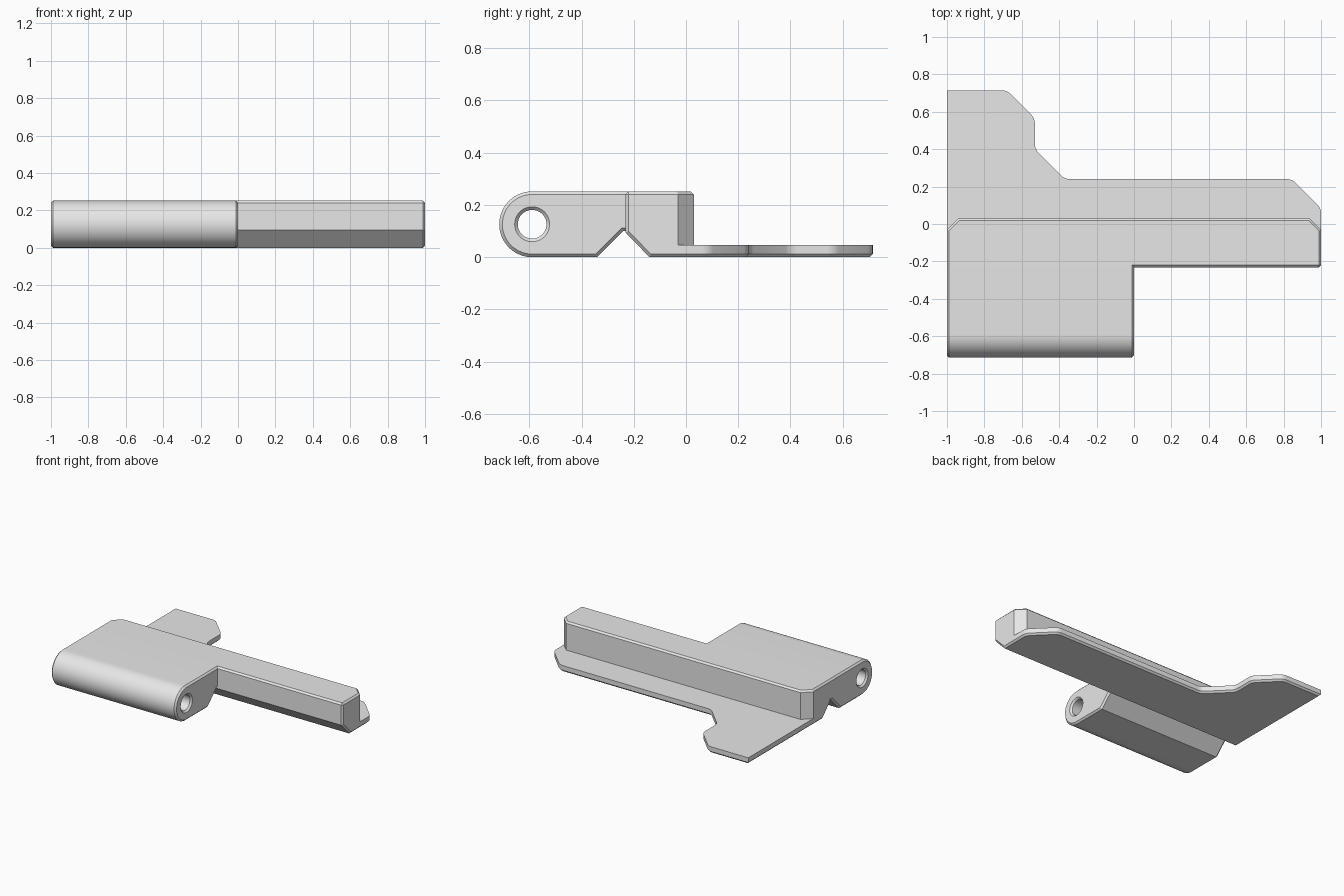
import bpy, bmesh, math
from mathutils import Vector, Matrix

if "Cube" in bpy.data.objects:
    bpy.data.objects.remove(bpy.data.objects["Cube"], do_unlink=True)

HEIGHT = 0.252
RADIUS = HEIGHT / 2
PIN_Y = -0.589
EDGE = 0.012

grey = bpy.data.materials.new("light grey")
grey.use_nodes = True
grey.diffuse_color = (0.8, 0.8, 0.8, 1)
grey.node_tree.nodes["Principled BSDF"].inputs["Base Color"].default_value = grey.diffuse_color


def prism(points, along):
    """Extrude a closed outline of 3D points along a vector."""
    bm = bmesh.new()
    face = bm.faces.new([bm.verts.new(p) for p in points])
    new = bmesh.ops.extrude_face_region(bm, geom=[face])["geom"]
    bmesh.ops.translate(bm, vec=along, verts=[g for g in new if isinstance(g, bmesh.types.BMVert)])
    bmesh.ops.recalc_face_normals(bm, faces=bm.faces)
    return bm


def bevel(bm, rule, width, segments=1):
    edges = [e for e in bm.edges if rule(e)]
    bmesh.ops.bevel(bm, geom=edges, offset=width, offset_type='OFFSET', segments=segments,
                    profile=0.5, affect='EDGES', clamp_overlap=True)


def sharp(e):
    return e.calc_face_angle(0) > math.radians(50)


def vertical(e):
    d = e.verts[0].co - e.verts[1].co
    return abs(d.z) > 0.02 and Vector((d.x, d.y)).length < 1e-4


def finish(name, bm):
    mesh = bpy.data.meshes.new(name)
    bm.to_mesh(mesh)
    bm.free()
    mesh.materials.append(grey)
    obj = bpy.data.objects.new(name, mesh)
    bpy.context.collection.objects.link(obj)
    return obj


def smooth(obj):
    bpy.ops.object.select_all(action='DESELECT')
    obj.select_set(True)
    bpy.context.view_layer.objects.active = obj
    bpy.ops.object.shade_smooth_by_angle(angle=math.radians(30))


# Hinge block: rounded nose, flat underside and a sloped notch towards the bar
arc = [math.pi * (0.5 + i / 28) for i in range(29)]
outline = [(PIN_Y + RADIUS * math.cos(a), RADIUS + RADIUS * math.sin(a)) for a in arc]
outline += [(-0.34, 0), (-0.24, 0.1), (-0.14, 0.1), (-0.14, HEIGHT)]
bm = prism([(-1, y, z) for y, z in outline], (1, 0, 0))
bevel(bm, sharp, EDGE)
hinge = finish("hinge_block", bm)

# Pin hole cutter, flared at both ends
bm = bmesh.new()
sections = [(-1.01, 0.077), (-1 + EDGE, 0.055), (-EDGE, 0.055), (0.01, 0.077)]
rings = []
for x, r in sections:
    turn = [2 * math.pi * i / 40 for i in range(40)]
    rings.append([bm.verts.new((x, PIN_Y + r * math.cos(a), RADIUS + r * math.sin(a))) for a in turn])
for a, b in zip(rings, rings[1:]):
    for i in range(40):
        j = (i + 1) % 40
        bm.faces.new((a[i], a[j], b[j], b[i]))
bm.faces.new(rings[0])
bm.faces.new(rings[-1])
bmesh.ops.recalc_face_normals(bm, faces=bm.faces)
cutter = finish("pin_hole_cutter", bm)
cutter.hide_render = True

cut = hinge.modifiers.new("pin_hole", 'BOOLEAN')
cut.object = cutter
cut.operation = 'DIFFERENCE'
cut.solver = 'EXACT'
bpy.context.view_layer.objects.active = hinge
bpy.ops.object.modifier_apply(modifier=cut.name)
bpy.data.objects.remove(cutter, do_unlink=True)
smooth(hinge)

# Long bar with a sloped lower front and cut back corners
outline = [(-0.232, HEIGHT), (-0.232, 0.095), (-0.14, 0), (0.03, 0), (0.03, HEIGHT)]
bm = prism([(-1, y, z) for y, z in outline], (2, 0, 0))
bevel(bm, lambda e: vertical(e) and e.verts[0].co.y > 0, 0.06)
bevel(bm, sharp, EDGE)
smooth(finish("cross_bar", bm))

# Thin base plate with a tab at the back
outline = [(-1, -0.12), (1, -0.12), (1, 0.085), (0.845, 0.24), (-0.37, 0.24),
           (-0.53, 0.4), (-0.53, 0.565), (-0.68, 0.715), (-1, 0.715)]
bm = prism([(x, y, 0) for x, y in outline], (0, 0, 0.046))
bevel(bm, lambda e: vertical(e) and not sharp(e), 0.025, 4)
bevel(bm, lambda e: sharp(e) and all(v.co.z < 0.001 for v in e.verts), EDGE)
smooth(finish("base_plate", bm))
